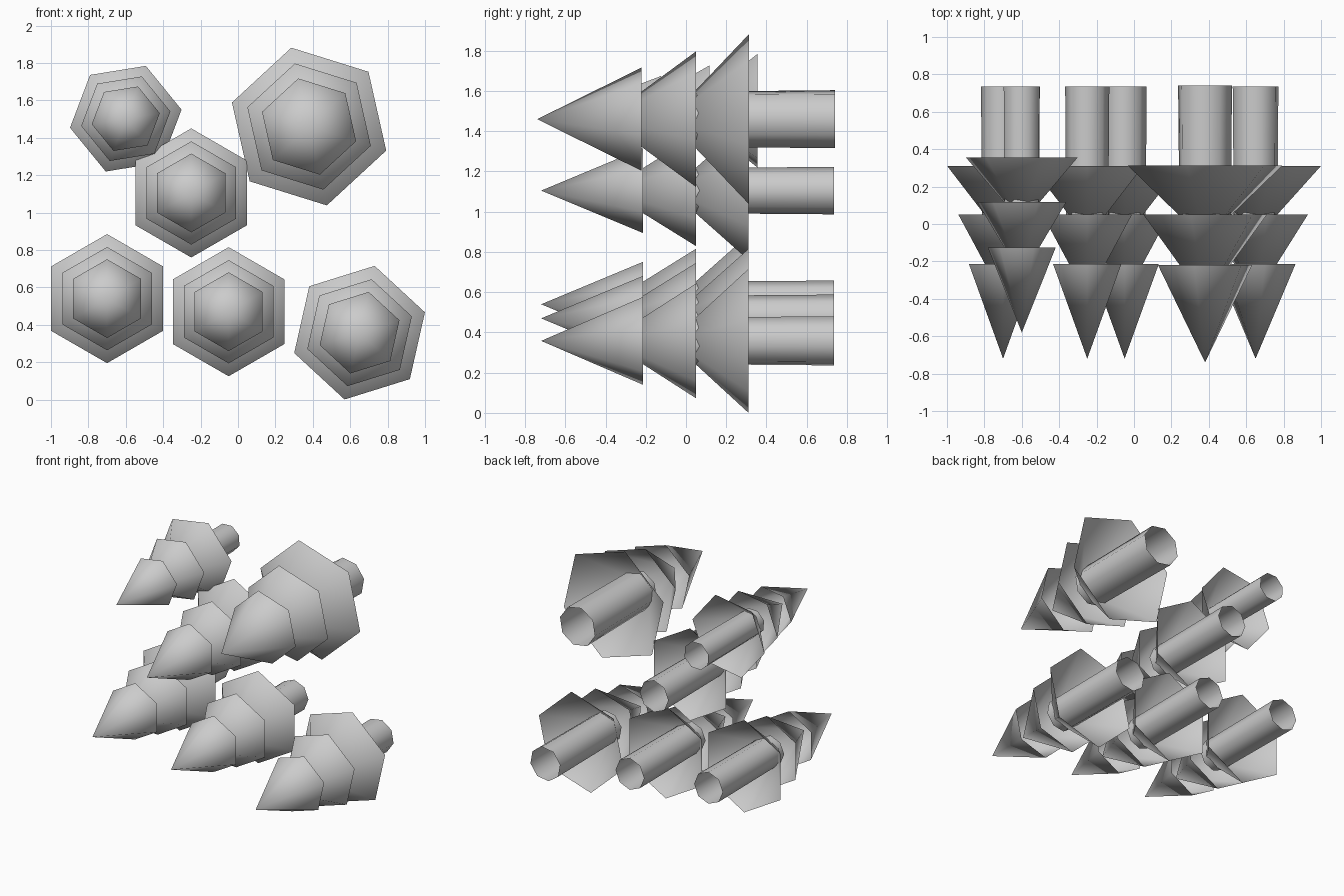
import bpy, bmesh
from math import sin, cos, pi, radians

cube = bpy.data.objects.get("Cube")
if cube:
    bpy.data.objects.remove(cube)

grey = bpy.data.materials.new("plain_grey")
grey.use_nodes = True
colour = (0.6, 0.6, 0.6, 1)
grey.diffuse_color = colour
grey.node_tree.nodes["Principled BSDF"].inputs["Base Color"].default_value = colour


def ring(bm, sides, radius, y, turn):
    return [bm.verts.new((radius * cos(turn + 2 * pi * i / sides), y,
                          radius * sin(turn + 2 * pi * i / sides))) for i in range(sides)]


def finish(bm, name, location):
    mesh = bpy.data.meshes.new(name)
    for face in bm.faces:
        face.smooth = True
    bm.to_mesh(mesh)
    bm.free()
    mesh.materials.append(grey)
    obj = bpy.data.objects.new(name, mesh)
    obj.location = location
    bpy.context.collection.objects.link(obj)


def branch_tier(name, location, radius, tip, base, turn):
    """Open six-sided cone pointing to the front."""
    bm = bmesh.new()
    apex = bm.verts.new((0, tip, 0))
    rim = ring(bm, 6, radius, base, turn)
    for i in range(6):
        bm.faces.new((apex, rim[i - 1], rim[i]))
    bmesh.ops.reverse_faces(bm, faces=bm.faces[:])
    finish(bm, name, location)


def trunk(name, location, radius, start, end, turn):
    """Open eight-sided tube, slightly wider at the foot."""
    bm = bmesh.new()
    a = ring(bm, 8, radius * 0.95, start, turn)
    b = ring(bm, 8, radius, end, turn)
    for i in range(8):
        bm.faces.new((a[i - 1], a[i], b[i], b[i - 1]))
    finish(bm, name, location)


# name, x, z, rim radius, turn in degrees, tip y, rim y of the three tiers, foot y
standard = (-0.72, -0.215, 0.05, 0.31, 0.735)
trees = [
    ("lower_right", -0.70, 0.54, 0.345, 0, standard),
    ("lower_middle", -0.05, 0.47, 0.345, 0, standard),
    ("lower_left", 0.65, 0.358, 0.366, -12.7, standard),
    ("centre", -0.25, 1.105, 0.345, 0, standard),
    ("upper_right", -0.60, 1.502, 0.302, -20.8, (-0.58, -0.125, 0.118, 0.355, 0.735)),
    ("upper_left", 0.38, 1.46, 0.432, 12.7, (-0.74, -0.22, 0.05, 0.312, 0.74)),
]

for name, x, z, radius, degrees, (tip, front, middle, back, foot) in trees:
    place = (x, 0, z)
    turn = radians(90 + degrees)
    height = front - tip
    branch_tier(name + "_front_branches", place, radius * 0.61, tip, front, turn)
    branch_tier(name + "_middle_branches", place, radius * 0.8, middle - height * 0.88, middle, turn)
    branch_tier(name + "_back_branches", place, radius, back - height * 0.77, back, turn)
    trunk(name + "_trunk", place, radius * 0.342, middle - 0.05, foot, turn)
